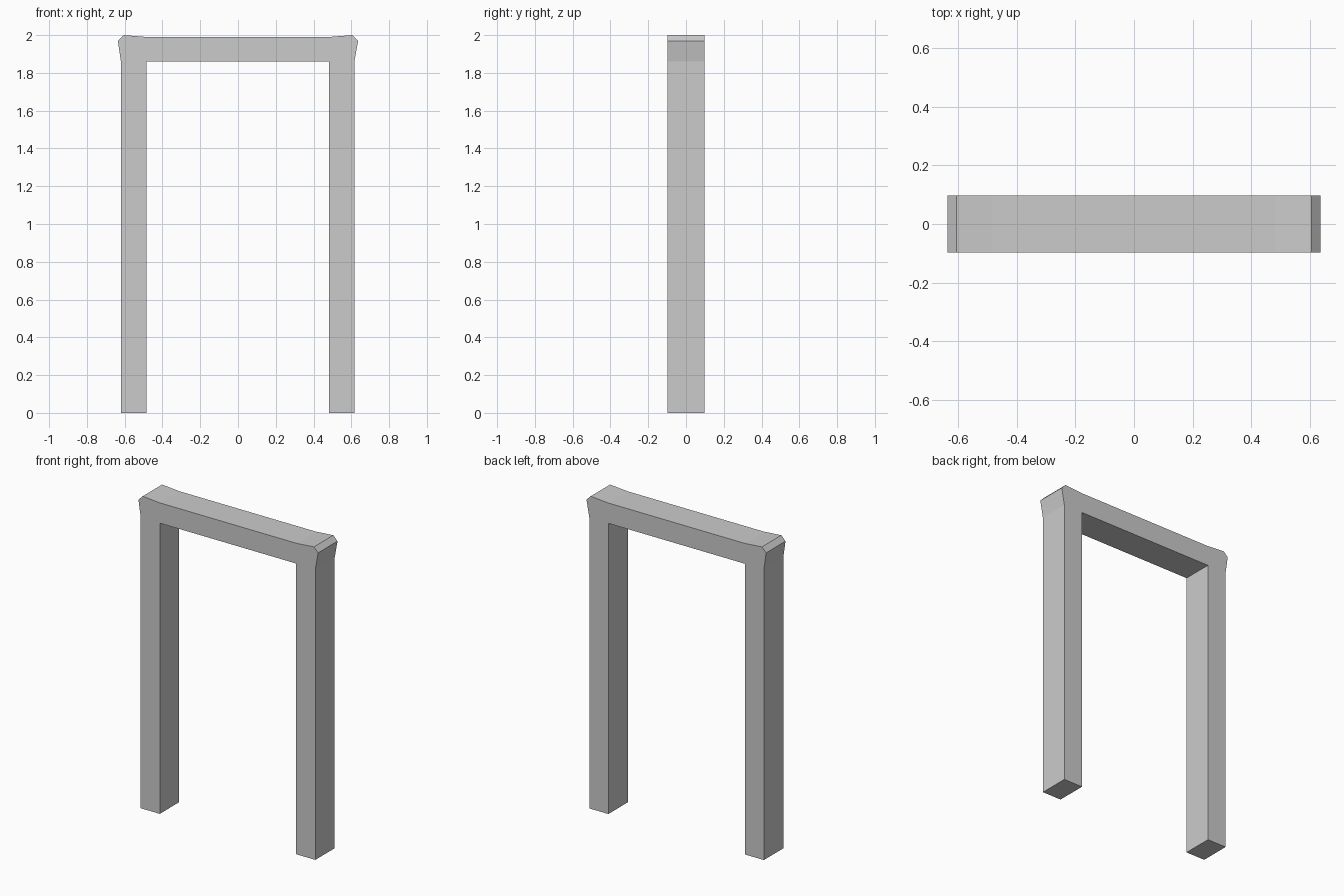
import bpy
import bmesh

cube = bpy.data.objects.get("Cube")
if cube:
    bpy.data.objects.remove(cube, do_unlink=True)

DEPTH = 0.098

# Single plain grey
grey = bpy.data.materials.new("plain_grey")
grey.use_nodes = True
colour = (0.6, 0.6, 0.6, 1)
grey.diffuse_color = colour
grey.node_tree.nodes["Principled BSDF"].inputs["Base Color"].default_value = colour


def half_outline(side, inner, outer):
    """Outline of one post and its flared corner, from inner foot to top."""
    return [(side * x, z) for x, z in (
        (inner, 1.86), (inner, 0), (outer, 0), (outer, 1.86),
        (0.636, 1.97), (0.606, 2.0), (inner, 1.99))]


# Portal frame: two posts, flared corners and a lintel in one extruded outline
right = half_outline(-1, 0.485, 0.62)
left = half_outline(1, 0.481, 0.616)

bm = bmesh.new()


def add_row(points):
    return [bm.verts.new((x, -DEPTH, z)) for x, z in points]


r, l = add_row(right), add_row(left)
for v in (r, l):
    bm.faces.new(v[:4])                      # post
    bm.faces.new([v[0]] + v[3:])             # flared corner
bm.faces.new((r[0], l[0], l[6], r[6]))       # lintel

result = bmesh.ops.extrude_face_region(bm, geom=bm.faces[:])
moved = [g for g in result["geom"] if isinstance(g, bmesh.types.BMVert)]
bmesh.ops.translate(bm, verts=moved, vec=(0, 2 * DEPTH, 0))
bmesh.ops.recalc_face_normals(bm, faces=bm.faces[:])

mesh = bpy.data.meshes.new("door_frame")
bm.to_mesh(mesh)
bm.free()
mesh.materials.append(grey)
frame = bpy.data.objects.new("door_frame", mesh)
bpy.context.collection.objects.link(frame)
